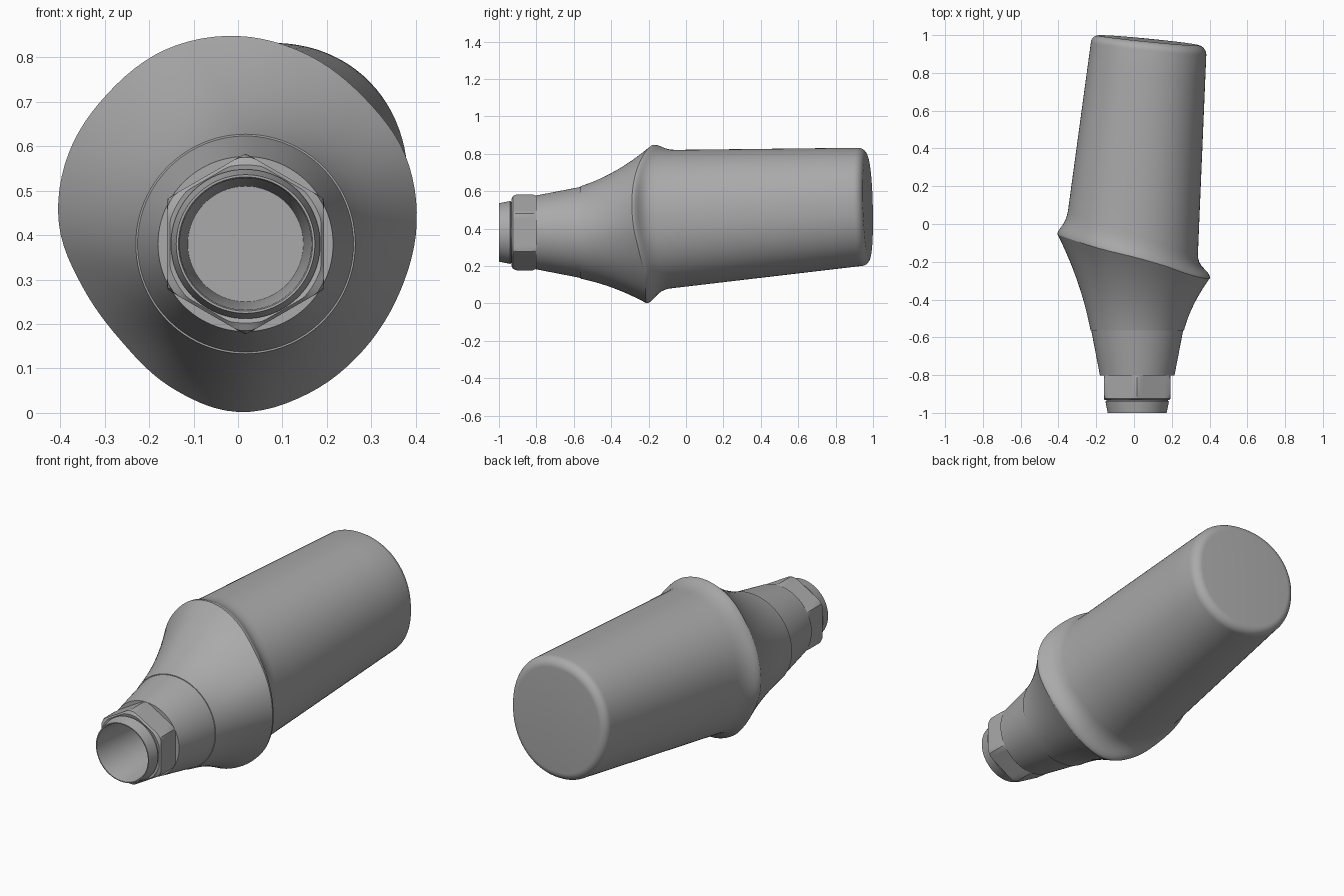
import bpy
import math
from mathutils import Vector

if "Cube" in bpy.data.objects:
    bpy.data.objects.remove(bpy.data.objects["Cube"], do_unlink=True)

N = 96
ANGLES = [2 * math.pi * i / N for i in range(N)]
AXIS_X, AXIS_Z = 0.017, 0.38

metal = bpy.data.materials.new("grey metal")
metal.use_nodes = True
GREY = (0.4, 0.4, 0.4, 1)
metal.diffuse_color = GREY
metal.node_tree.nodes["Principled BSDF"].inputs["Base Color"].default_value = GREY


def loft(name, rings, cap_start=False, cap_end=False, sharp=30):
    """Skin a list of rings, each with N points, into one shell."""
    verts = [p for ring in rings for p in ring]
    faces = []
    for r in range(len(rings) - 1):
        a, b = r * N, (r + 1) * N
        for j in range(N):
            k = (j + 1) % N
            faces.append((a + j, b + j, b + k, a + k))
    if cap_start:
        faces.append(tuple(range(N)))
    if cap_end:
        faces.append(tuple(reversed(range(len(verts) - N, len(verts)))))
    mesh = bpy.data.meshes.new(name)
    mesh.from_pydata(verts, [], faces)
    mesh.materials.append(metal)
    obj = bpy.data.objects.new(name, mesh)
    bpy.context.collection.objects.link(obj)
    bpy.ops.object.select_all(action="DESELECT")
    obj.select_set(True)
    bpy.context.view_layer.objects.active = obj
    bpy.ops.object.shade_smooth_by_angle(angle=math.radians(sharp))
    return obj


def circle(y, radius):
    return [Vector((AXIS_X + radius * math.cos(t), y, AXIS_Z + radius * math.sin(t)))
            for t in ANGLES]


def hexagon(y, apothem, limit):
    """Hexagon with corners up and down, its corners trimmed by a circle."""
    ring = []
    for t in ANGLES:
        off = (t + math.pi / 6) % (math.pi / 3) - math.pi / 6
        r = min(apothem / math.cos(off), limit)
        ring.append(Vector((AXIS_X + r * math.cos(t), y, AXIS_Z + r * math.sin(t))))
    return ring


def periodic(values, t):
    """Smooth closed interpolation of evenly spaced values."""
    n = len(values)
    u = t / (2 * math.pi) * n
    i = int(u)
    f = u - i
    a, b, c, d = (values[(i + k) % n] for k in (-1, 0, 1, 2))
    return b + 0.5 * f * (c - a + f * (2*a - 5*b + 4*c - d + f * (3*(b - c) + d - a)))


# Margin line: radius and depth at sixteen even angles
MARGIN_R = [.402, .407, .402, .412, .423, .425, .415, .413,
            .403, .377, .372, .397, .423, .413, .40, .395]
MARGIN_Y = [-.283, -.288, -.265, -.22, -.175, -.135, -.095, -.065,
            -.055, -.07, -.115, -.17, -.21, -.217, -.22, -.25]
margin = []
for t in ANGLES:
    r = periodic(MARGIN_R, t)
    margin.append(Vector((r * math.cos(t), periodic(MARGIN_Y, t), 0.425 + r * math.sin(t))))


def post_point(t, y):
    """Point on the tapered, slightly squared post wall."""
    f = y / 0.95
    x0, x1 = -.365 + .13 * f, .345 + .04 * f
    z0, z1 = .088 + .112 * f, .822 + .011 * f
    c, s = math.cos(t), math.sin(t)
    k = (abs(c) ** 2.15 + abs(s) ** 2.15) ** (-1 / 2.15)
    k *= 1 - 0.05 * max(0, math.cos(t - math.radians(218))) ** 4
    return Vector(((x0 + x1) / 2 + (x1 - x0) / 2 * k * c, y,
                   (z0 + z1) / 2 + (z1 - z0) / 2 * k * s))


def end_y(p):
    """Slanted end plane of the post."""
    return 0.973 - 0.1 * (p.x - 0.08) - 0.03 * (p.z - 0.5)


# Hollow nose, from bore floor out over the rim and back to the neck
loft("hollow_nose", [circle(-.60, .13), circle(-.99, .148), circle(-1, .151),
                     circle(-1, .156), circle(-.99, .158), circle(-.94, .168),
                     circle(-.935, .163), circle(-.93, .163)], cap_start=True)

# Hexagonal anti-rotation drive with chamfered ends
loft("hex_drive", [circle(-.93, .163), hexagon(-.933, .17, .178), hexagon(-.925, .177, .195),
                   hexagon(-.905, .177, .203), hexagon(-.82, .177, .203),
                   hexagon(-.803, .177, .196), circle(-.803, .197)], sharp=20)

# Conical collar with a fine step at its wide end
loft("taper_collar", [circle(-.803, .197), circle(-.565, .243), circle(-.565, .247)])

# Concave flare that grows from the round collar to the margin line
start = circle(-.565, .247)
flare = []
for i in range(17):
    u = i / 16
    w = 0.55 * u + 0.45 * u * u
    ring = []
    for a, b in zip(start, margin):
        p = a.lerp(b, w)
        p.y = a.y + (b.y - a.y) * u
        ring.append(p)
    flare.append(ring)
loft("margin_flare", flare, sharp=40)

# Shoulder behind the margin, post wall, rounded rim and slanted end
rings = []
for dy, mix in ((0, 1), (.008, .98), (.018, .9), (.034, .65), (.052, .38),
                (.075, .16), (.1, .04), (.125, 0)):
    ring = []
    for t, m in zip(ANGLES, margin):
        p = post_point(t, m.y + dy).lerp(m, mix)
        p.y = m.y + dy
        ring.append(p)
    rings.append(ring)
FILLET = 0.045
ends = [end_y(post_point(t, .95)) - FILLET for t in ANGLES]
for i in range(1, 9):
    rings.append([post_point(t, m.y + .125 + (e - m.y - .125) * i / 8)
                  for t, m, e in zip(ANGLES, margin, ends)])
centre = Vector((0.075, 0, 0.517))
for i in range(1, 9):
    a = math.pi / 2 * i / 8
    ring = []
    for t, e in zip(ANGLES, ends):
        p = post_point(t, e)
        inward = Vector((centre.x - p.x, 0, centre.z - p.z)).normalized()
        p += inward * FILLET * (1 - math.cos(a))
        p.y = end_y(p) - FILLET * (1 - math.sin(a))
        ring.append(p)
    rings.append(ring)
loft("post", rings, cap_end=True, sharp=40)
